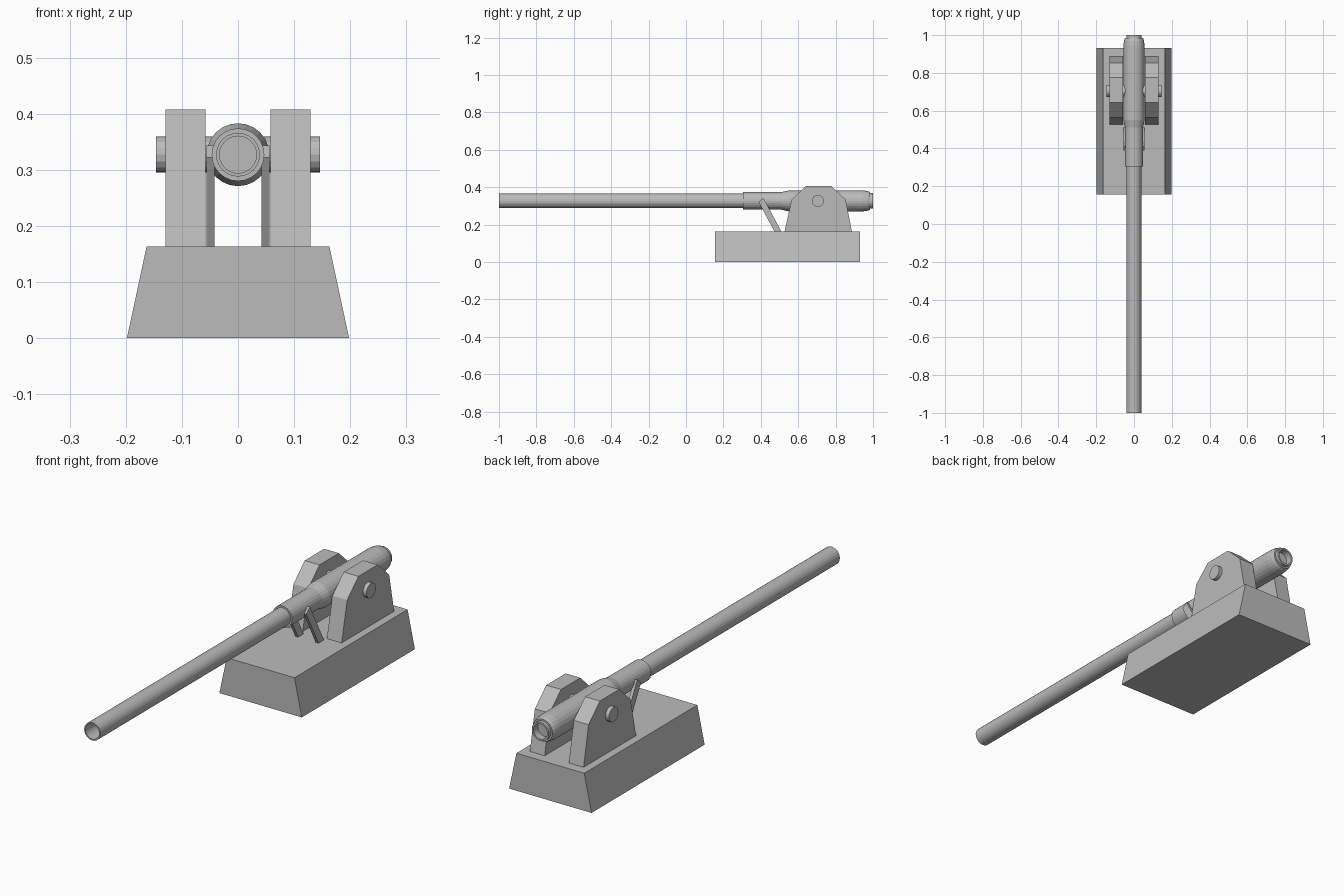
import bpy, bmesh, math
from mathutils import Matrix

cube = bpy.data.objects.get("Cube")
if cube:
    bpy.data.objects.remove(cube, do_unlink=True)

grey = bpy.data.materials.new("plain_grey")
grey.use_nodes = True
grey.diffuse_color = (0.5, 0.5, 0.5, 1)
grey.node_tree.nodes["Principled BSDF"].inputs["Base Color"].default_value = (0.5, 0.5, 0.5, 1)

AXIS_Z = 0.327
SIDES = 24


def finish(name, bm):
    bmesh.ops.recalc_face_normals(bm, faces=bm.faces)
    mesh = bpy.data.meshes.new(name)
    bm.to_mesh(mesh)
    bm.free()
    mesh.materials.append(grey)
    obj = bpy.data.objects.new(name, mesh)
    bpy.context.collection.objects.link(obj)
    return obj


def plate(name, outline, x0, x1):
    """Extrude a (y, z) outline from x0 to x1."""
    bm = bmesh.new()
    face = bm.faces.new([bm.verts.new((x0, y, z)) for y, z in outline])
    out = bmesh.ops.extrude_face_region(bm, geom=[face])
    moved = [v for v in out["geom"] if isinstance(v, bmesh.types.BMVert)]
    bmesh.ops.translate(bm, verts=moved, vec=(x1 - x0, 0, 0))
    return finish(name, bm)


def lathe(name, profile):
    """Turn a (y, radius) profile around the barrel axis."""
    bm = bmesh.new()
    rings = []
    for y, r in profile:
        if r == 0:
            rings.append([bm.verts.new((0, y, AXIS_Z))] * SIDES)
            continue
        angles = [2 * math.pi * i / SIDES for i in range(SIDES)]
        rings.append([bm.verts.new((r * math.cos(a), y, AXIS_Z + r * math.sin(a)))
                      for a in angles])
    for a, b in zip(rings, rings[1:]):
        for i in range(SIDES):
            j = (i + 1) % SIDES
            bm.faces.new(dict.fromkeys((a[i], a[j], b[j], b[i])))
    return finish(name, bm)


# Base: a block with sloping sides
bm = bmesh.new()
bmesh.ops.create_cube(bm, size=1)
for v in bm.verts:
    top = v.co.z > 0
    v.co.x *= 0.326 if top else 0.396
    v.co.y = 0.543 + v.co.y * 0.776
    v.co.z = 0.163 if top else 0
finish("base", bm)

# Barrel with muzzle bore, sleeve, thick breech and recessed rear face
lathe("barrel", [(-0.7, 0), (-0.7, 0.033), (-1, 0.033), (-1, 0.039), (0.305, 0.039),
                 (0.305, 0.047), (0.51, 0.047), (0.55, 0.056), (0.945, 0.056),
                 (0.97, 0.053), (0.985, 0.048), (0.985, 0.041), (1, 0.041),
                 (1, 0.033), (0.97, 0.033), (0.97, 0)])

# Cheeks and struts on both sides
cheek = [(0.527, 0.163), (0.565, 0.335), (0.642, 0.408), (0.775, 0.408),
         (0.853, 0.335), (0.887, 0.163)]
strut = [(0.473, 0.163), (0.51, 0.163), (0.414, 0.343), (0.388, 0.322)]
for side, s in (("left", 1), ("right", -1)):
    plate(side + "_cheek", cheek, s * 0.058, s * 0.129)
    plate(side + "_strut", strut, s * 0.042, s * 0.056)

# Trunnion pin through the cheeks
bm = bmesh.new()
bmesh.ops.create_cone(bm, cap_ends=True, segments=16, radius1=0.032, radius2=0.032, depth=0.292,
                      matrix=Matrix.Translation((0, 0.705, AXIS_Z)) @ Matrix.Rotation(math.pi / 2, 4, "Y"))
finish("trunnion", bm)
